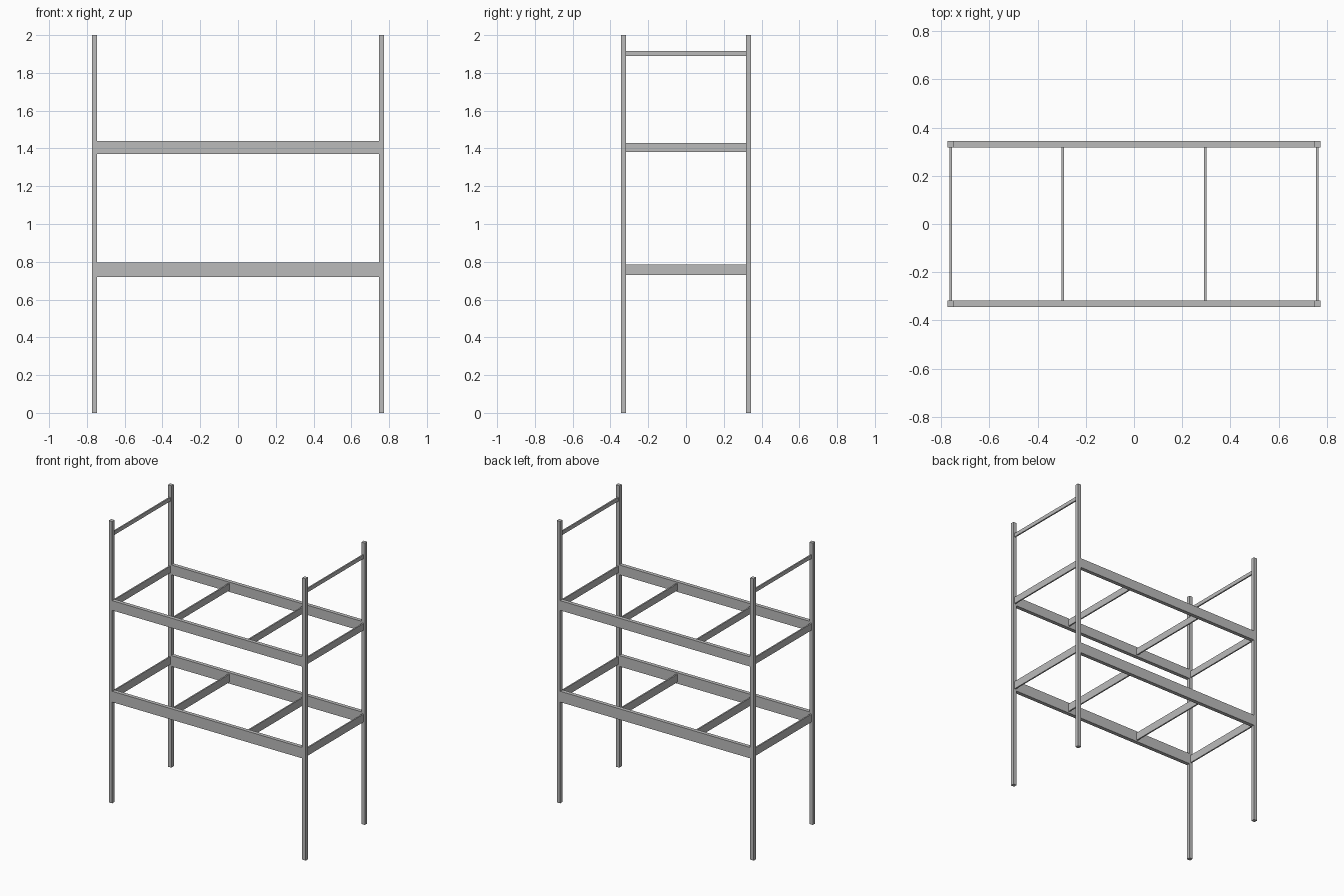
import bpy

if "Cube" in bpy.data.objects:
    bpy.data.objects.remove(bpy.data.objects["Cube"], do_unlink=True)

# Single grey metal finish
grey = bpy.data.materials.new("grey_metal")
grey.use_nodes = True
colour = (0.5, 0.5, 0.5, 1)
grey.diffuse_color = colour
grey.node_tree.nodes["Principled BSDF"].inputs["Base Color"].default_value = colour


def bar(name, x, y, z):
    """Box spanning the given (low, high) ranges."""
    spans = (x, y, z)
    bpy.ops.mesh.primitive_cube_add(size=1, location=[(a + b) / 2 for a, b in spans])
    obj = bpy.context.object
    obj.name = name
    obj.scale = [b - a for a, b in spans]
    bpy.ops.object.transform_apply(location=False, rotation=False, scale=True)
    obj.data.materials.append(grey)
    return obj


def around(centre, width):
    return (centre - width / 2, centre + width / 2)


POST = 0.027
POST_X, POST_Y = 0.7595, 0.3315
INNER_X, INNER_Y = POST_X - POST / 2, POST_Y - POST / 2
THIN = 0.01
ends = (("right", -1), ("left", 1))
sides = (("front", -1), ("back", 1))
across = (-INNER_Y, INNER_Y)

# Four upright posts
for side, sy in sides:
    for end, sx in ends:
        bar(f"{side}_{end}_post", around(sx * POST_X, POST), around(sy * POST_Y, POST), (0, 2))

# Two bunk frames: long rails, end rails and inner cross bars
frames = (("lower", 0.757, 0.077, 0.056), ("upper", 1.404, 0.069, 0.048))
for level, z, rail_height, cross_height in frames:
    for side, sy in sides:
        bar(f"{level}_{side}_rail", (-INNER_X, INNER_X), around(sy * POST_Y, POST), around(z, rail_height))
    for end, sx in ends:
        bar(f"{level}_{end}_end_rail", around(sx * POST_X, THIN), across, around(z, cross_height))
        bar(f"{level}_{end}_cross_bar", around(sx * 0.295, THIN), across, around(z, cross_height))

# Thin tie bars near the post tops
for end, sx in ends:
    bar(f"{end}_top_bar", around(sx * POST_X, THIN), across, around(1.902, 0.027))
